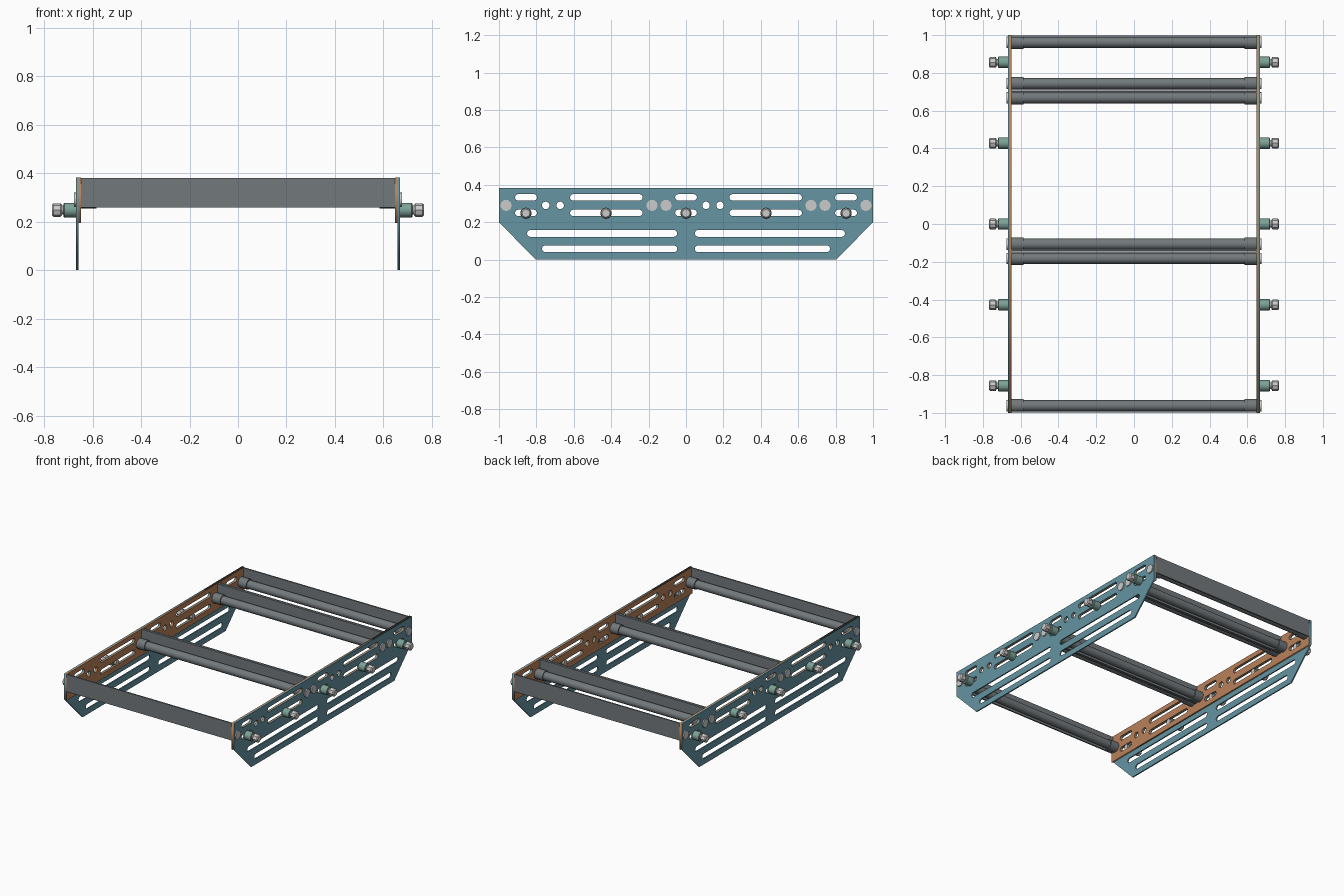
import bpy, bmesh
from math import pi, cos, sin
from mathutils import Matrix

if "Cube" in bpy.data.objects:
    bpy.data.objects.remove(bpy.data.objects["Cube"])


def material(name, rgb):
    m = bpy.data.materials.new(name)
    m.diffuse_color = (*rgb, 1)
    m.use_nodes = True
    m.node_tree.nodes["Principled BSDF"].inputs["Base Color"].default_value = m.diffuse_color
    return m


TEAL = material("teal", (0.13, 0.30, 0.36))
BROWN = material("brown", (0.48, 0.22, 0.10))
GREEN = material("green", (0.20, 0.36, 0.31))
GREY = material("dark_grey", (0.17, 0.19, 0.20))


def add_object(name, mesh, mat=None):
    ob = bpy.data.objects.new(name, mesh)
    bpy.context.collection.objects.link(ob)
    if mat:
        mesh.materials.clear()
        mesh.materials.append(mat)
    return ob


def slot(y0, y1, z, r, n=10):
    pts = [(y1 - r + r * cos(a), z + r * sin(a)) for a in [-pi / 2 + pi * i / n for i in range(n + 1)]]
    pts += [(y0 + r + r * cos(a), z + r * sin(a)) for a in [pi / 2 + pi * i / n for i in range(n + 1)]]
    return pts


def circle(y, z, r, n=24):
    return [(y + r * cos(2 * pi * i / n), z + r * sin(2 * pi * i / n)) for i in range(n)]


def plate(name, loops, x, half, mat):
    # filled outline with holes, extruded along x
    cu = bpy.data.curves.new(name, 'CURVE')
    cu.dimensions = '2D'
    cu.fill_mode = 'BOTH'
    cu.extrude = half
    for loop in loops:
        s = cu.splines.new('POLY')
        s.points.add(len(loop) - 1)
        for p, (y, z) in zip(s.points, loop):
            p.co = (y, z, 0, 1)
        s.use_cyclic_u = True
    tmp = bpy.data.objects.new(name + "_curve", cu)
    bpy.context.collection.objects.link(tmp)
    bpy.context.view_layer.update()
    mesh = bpy.data.meshes.new_from_object(tmp.evaluated_get(bpy.context.evaluated_depsgraph_get()))
    bpy.data.objects.remove(tmp)
    mesh.transform(Matrix.Translation((x, 0, 0)) @ Matrix.Rotation(pi / 2, 4, 'Z') @ Matrix.Rotation(pi / 2, 4, 'X'))
    bm = bmesh.new()
    bm.from_mesh(mesh)
    bmesh.ops.remove_doubles(bm, verts=bm.verts, dist=1e-5)
    bmesh.ops.recalc_face_normals(bm, faces=bm.faces)
    bm.to_mesh(mesh)
    bm.free()
    return add_object(name, mesh, mat)


def rod(name, x0, x1, y, z, r, n=24, mat=None, bevel=0):
    bm = bmesh.new()
    m = Matrix.Translation(((x0 + x1) / 2, y, z)) @ Matrix.Rotation(pi / 2, 4, 'Y')
    bmesh.ops.create_cone(bm, cap_ends=True, segments=n, radius1=r, radius2=r, depth=abs(x1 - x0), matrix=m)
    if bevel:
        caps = [e for e in bm.edges if any(len(f.verts) > 4 for f in e.link_faces)]
        bmesh.ops.bevel(bm, geom=caps, offset=bevel, segments=1, affect='EDGES')
    for f in bm.faces:
        f.smooth = n > 8 and len(f.verts) == 4
    for e in bm.edges:
        if len(e.link_faces) == 2 and e.calc_face_angle() > 0.6:
            e.smooth = False
    mesh = bpy.data.meshes.new(name)
    bm.to_mesh(mesh)
    bm.free()
    return add_object(name, mesh, mat)


def box(name, lo, hi, mat=None):
    bm = bmesh.new()
    c = [(a + b) / 2 for a, b in zip(lo, hi)]
    s = [b - a for a, b in zip(lo, hi)]
    bmesh.ops.create_cube(bm, size=1, matrix=Matrix.Translation(c) @ Matrix.Diagonal((*s, 1)))
    mesh = bpy.data.meshes.new(name)
    bm.to_mesh(mesh)
    bm.free()
    return add_object(name, mesh, mat)


# hole patterns
upper = [slot(a, b, z, 0.017) for z in (0.333, 0.25)
         for a, b in ((-0.914, -0.797), (-0.62, -0.232), (-0.058, 0.058), (0.232, 0.62), (0.797, 0.914))]
upper += [circle(y, 0.29, 0.02) for y in (-0.75, -0.673, 0.107, 0.182)]
lower = [slot(a, b, z, 0.018) for z, e in ((0.14, 0.85), (0.058, 0.77))
         for a, b in ((-e, -0.047), (0.047, e))]
outline = [(-1, 0.2), (-0.803, 0), (0.803, 0), (1, 0.2), (1, 0.383), (-1, 0.383)]
backing = [(-1, 0.195), (1, 0.195), (1, 0.383), (-1, 0.383)]

for side, s in (("left", -1), ("right", 1)):
    # slotted side plate and its inner backing plate
    plate(side + "_side_plate", [outline] + upper + lower, s * 0.6635, 0.0045, TEAL)
    plate(side + "_backing_plate", [backing] + upper, s * 0.654, 0.005, BROWN)
    # outer pins: sleeve, shaft, hex nut
    for i, y in enumerate((-0.856, -0.428, 0, 0.428, 0.856)):
        tag = f"{side}_{i}"
        rod("pin_sleeve_" + tag, s * 0.664, s * 0.72, y, 0.248, 0.03, 24, GREEN, 0.003)
        rod("pin_shaft_" + tag, s * 0.65, s * 0.735, y, 0.248, 0.018, 16)
        rod("pin_nut_" + tag, s * 0.727, s * 0.768, y, 0.248, 0.028, 8, None, 0.006)

# cross beams: upright web, round bar and end collars; d points from bar to web
for i, (y, d) in enumerate(((-0.962, -1), (-0.182, 1), (-0.107, -1), (0.668, 1), (0.743, -1), (0.962, 1))):
    ya, yb = sorted((y + d * 0.026, y + d * 0.0365))
    box(f"beam_web_{i}", (-0.649, ya, 0.258), (0.649, yb, 0.38), GREY)
    rod(f"beam_bar_{i}", -0.674, 0.674, y, 0.29, 0.029, 24, GREY)
    for s in (-1, 1):
        rod(f"beam_collar_{i}_{'left' if s < 0 else 'right'}", s * 0.585, s * 0.649, y, 0.29, 0.036, 24, GREY)
        rod(f"beam_end_disc_{i}_{'left' if s < 0 else 'right'}", s * 0.665, s * 0.676, y, 0.29, 0.0295, 24)
